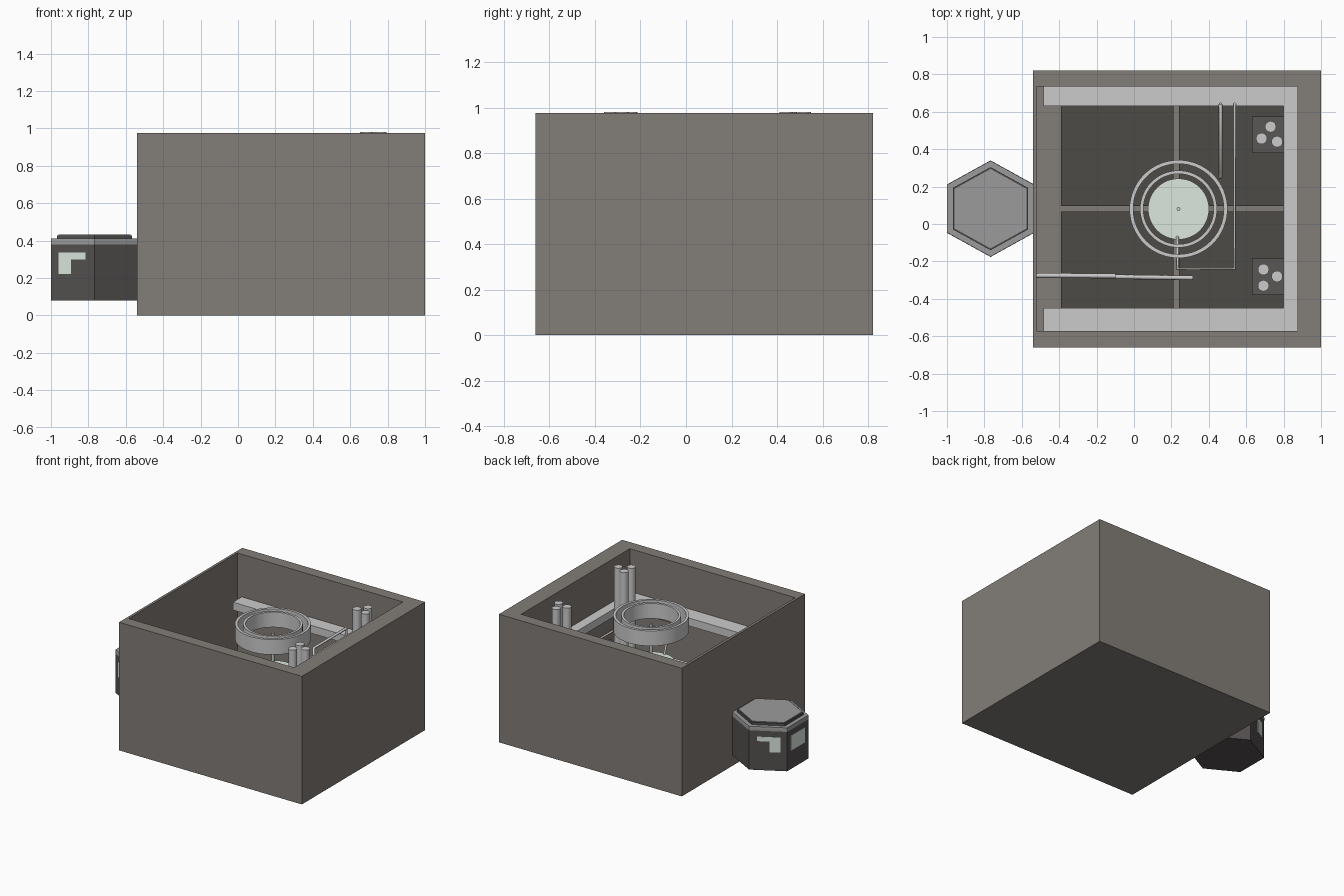
import bpy, bmesh, math
from mathutils import Vector

if "Cube" in bpy.data.objects:
    bpy.data.objects.remove(bpy.data.objects["Cube"])


def material(name, r, g, b):
    m = bpy.data.materials.new(name)
    m.diffuse_color = (r, g, b, 1)
    m.use_nodes = True
    m.node_tree.nodes["Principled BSDF"].inputs["Base Color"].default_value = m.diffuse_color
    return m


WALL = material("wall_brown", 0.225, 0.205, 0.185)
FLOOR = material("floor_dark", 0.075, 0.07, 0.062)
PAD = material("pad_dark", 0.10, 0.097, 0.094)
BODY = material("hut_dark", 0.09, 0.08, 0.08)
ROOF = material("roof_grey", 0.33, 0.33, 0.33)
GLASS = material("pale_glass", 0.72, 0.8, 0.74)


def finish(name, bm, mat=None, smooth=False):
    bmesh.ops.recalc_face_normals(bm, faces=bm.faces)
    me = bpy.data.meshes.new(name)
    bm.to_mesh(me)
    bm.free()
    ob = bpy.data.objects.new(name, me)
    bpy.context.collection.objects.link(ob)
    if mat:
        me.materials.append(mat)
    if smooth:
        bpy.context.view_layer.objects.active = ob
        bpy.ops.object.select_all(action='DESELECT')
        ob.select_set(True)
        bpy.ops.object.shade_smooth_by_angle(angle=math.radians(35))
    return ob


def add_box(bm, lo, hi):
    for v in bmesh.ops.create_cube(bm, size=1)["verts"]:
        v.co = Vector([hi[i] if v.co[i] > 0 else lo[i] for i in range(3)])


def box(name, lo, hi, mat=None):
    bm = bmesh.new()
    add_box(bm, lo, hi)
    return finish(name, bm, mat)


def loft(name, loops, mat=None, closed=False, smooth=False):
    # skin a row of equal-length point loops
    bm = bmesh.new()
    rings = [[bm.verts.new(p) for p in loop] for loop in loops]
    pairs = list(zip(rings, rings[1:]))
    if closed:
        pairs.append((rings[-1], rings[0]))
    else:
        bm.faces.new(rings[0])
        bm.faces.new(rings[-1])
    n = len(rings[0])
    for a, b in pairs:
        for i in range(n):
            j = (i + 1) % n
            bm.faces.new((a[i], a[j], b[j], b[i]))
    return finish(name, bm, mat, smooth)


def lathe(name, center, profile, steps=48, mat=None, closed=False, turn=0.0, sx=1.0):
    # profile of (radius, z) spun about a vertical axis
    loops = [[(center[0] + sx * r * math.cos(turn + math.tau * i / steps),
               center[1] + r * math.sin(turn + math.tau * i / steps), z)
              for i in range(steps)] for r, z in profile]
    return loft(name, loops, mat, closed, steps > 6)


def pipe(name, points, radius):
    cu = bpy.data.curves.new(name, 'CURVE')
    cu.dimensions = '3D'
    cu.bevel_depth = radius
    cu.bevel_resolution = 2
    cu.use_fill_caps = True
    sp = cu.splines.new('POLY')
    sp.points.add(len(points) - 1)
    for p, co in zip(sp.points, points):
        p.co = (*co, 1)
    ob = bpy.data.objects.new(name, cu)
    bpy.context.collection.objects.link(ob)
    return ob


# open-topped room shell
def rect(x0, y0, x1, y1, z):
    return [(x0, y0, z), (x1, y0, z), (x1, y1, z), (x0, y1, z)]


OUT, INN = (-0.54, -0.66, 1.0, 0.822), (-0.52, -0.572, 0.874, 0.735)
loft("room_shell", [rect(*OUT, 0), rect(*OUT, 0.975), rect(*INN, 0.975), rect(*INN, 0.08)], WALL)

# four raised floor panels, the gaps form a cross
bm = bmesh.new()
for x0, x1 in ((-0.39, 0.21), (0.24, 0.80)):
    for y0, y1 in ((-0.45, 0.066), (0.096, 0.63)):
        add_box(bm, (x0, y0, 0.08), (x1, y1, 0.095))
finish("floor_panels", bm, FLOOR)

# U-shaped gallery
outline = [(-0.484, 0.735), (-0.484, 0.63), (0.80, 0.63), (0.80, -0.45),
           (-0.484, -0.45), (-0.484, -0.572), (0.874, -0.572), (0.874, 0.735)]
loft("gallery", [[(x, y, z) for x, y in outline] for z in (0.59, 0.65)])

# pads with clusters of three columns
clusters = [((0.63, 0.38), (0.80, 0.575), [(0.73, 0.52), (0.682, 0.457), (0.765, 0.44)]),
            ((0.63, -0.38), (0.80, -0.185), [(0.692, -0.243), (0.765, -0.28), (0.692, -0.33)])]
for lo, hi, cols in clusters:
    box("column_pad", (*lo, 0.08), (*hi, 0.12), PAD)
    for c in cols:
        lathe("column", c, [(0.03, 0.12), (0.03, 0.98)], 24)

# central console with rings above
C = (0.238, 0.08)
lathe("console", C, [(0.09, 0.09), (0.07, 0.3), (0.16, 0.48), (0.163, 0.51)])
lathe("console_disc", C, [(0.163, 0.51), (0.163, 0.535)], mat=GLASS)
lathe("centre_pole", C, [(0.01, 0.535), (0.01, 0.82)], 16)
for name, r0, r1 in (("outer_ring", 0.242, 0.262), ("inner_ring", 0.188, 0.206)):
    lathe(name, C, [(r0, 0.775), (r1, 0.775), (r1, 0.89), (r0, 0.89)], 64, closed=True)

# pipes from the gallery round the console
pipe("long_pipe", [(0.538, 0.64, 0.7), (0.538, -0.24, 0.7), (0.232, -0.24, 0.7),
                   (0.232, -0.13, 0.7), (0.232, -0.06, 0.5)], 0.008)
pipe("short_pipe", [(0.463, 0.64, 0.7), (0.463, 0.25, 0.7), (0.463, 0.25, 0.09)], 0.01)
for x in (0.463, 0.538):
    pipe("pipe_drop", [(x, 0.64, 0.7), (x, 0.64, 0.09)], 0.01)

# low two-part boom on the left wall
pipe("boom_root", [(-0.52, -0.275, 0.4), (-0.1, -0.278, 0.4)], 0.013)
pipe("boom_arm", [(-0.1, -0.282, 0.39), (0.315, -0.288, 0.39)], 0.012)

# hexagonal hut, slightly stretched along x
H = (-0.767, 0.082)
T = math.pi / 6
S = 1.045
for name, prof, mat in (
        ("hut_body", [(0.256, 0.08), (0.256, 0.38)], BODY),
        ("hut_eave", [(0.258, 0.38), (0.258, 0.395), (0.256, 0.41)], ROOF),
        ("roof_frame", [(0.222, 0.41), (0.222, 0.428)], BODY),
        ("roof_panel", [(0.212, 0.41), (0.212, 0.432)], ROOF)):
    lathe(name, H, prof, 6, mat, turn=T, sx=S)


def window(name, angle, side, outline):
    # flat pane on the hut face whose normal points along angle
    n = Vector((math.cos(angle), math.sin(angle), 0))
    t = Vector((-n.y, n.x, 0)) * side
    loops = []
    for d in (0.216, 0.2235):
        pts = [n * d + t * u + Vector((0, 0, z)) for u, z in outline]
        loops.append([(H[0] + p.x * S, H[1] + p.y, p.z) for p in pts])
    loft(name, loops, GLASS)


ell = [(-0.085, 0.22), (-0.01, 0.22), (-0.01, 0.30), (0.075, 0.30), (0.075, 0.335), (-0.085, 0.335)]
window("front_window", math.radians(240), 1, ell)
window("back_window", math.radians(120), -1, ell)
window("left_window", math.pi, 1, [(-0.085, 0.22), (0.085, 0.22), (0.085, 0.335), (-0.085, 0.335)])
